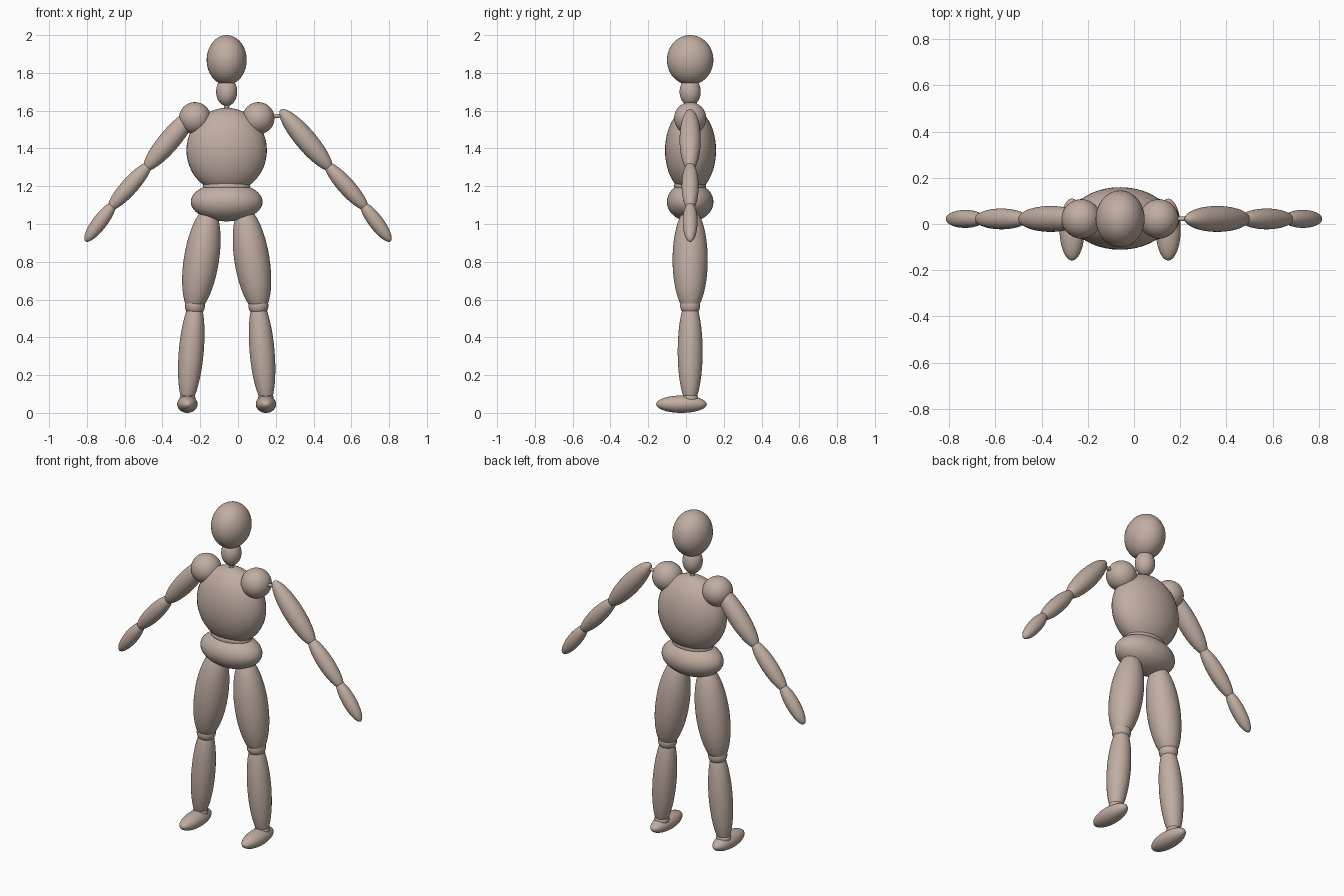
import bpy
from mathutils import Vector

cube = bpy.data.objects.get("Cube")
if cube:
    bpy.data.objects.remove(cube, do_unlink=True)

skin = bpy.data.materials.new("warm_clay")
skin.use_nodes = True
colour = (0.53, 0.42, 0.36, 1)
skin.diffuse_color = colour
skin.node_tree.nodes["Principled BSDF"].inputs["Base Color"].default_value = colour

MID_X = -0.06   # centre line of the trunk and legs
MID_Y = 0.022   # depth of the limb axes


def ellipsoid(name, centre, radii, axis=None):
    """Smooth ellipsoid whose local z follows axis."""
    bpy.ops.mesh.primitive_uv_sphere_add(segments=40, ring_count=24, location=centre)
    ob = bpy.context.object
    ob.name = name
    ob.scale = radii
    if axis:
        ob.rotation_euler = Vector(axis).to_track_quat('Z', 'Y').to_euler()
    ob.data.materials.append(skin)
    bpy.ops.object.shade_smooth()
    return ob


def segment(name, x0, z0, x1, z1, radius):
    """Ellipsoid stretched between two points of the frontal plane."""
    a, b = Vector((x0, MID_Y, z0)), Vector((x1, MID_Y, z1))
    return ellipsoid(name, (a + b) / 2, (radius, radius, (b - a).length / 2), b - a)


def ball(name, x, z, r):
    return ellipsoid(name, (x, MID_Y, z), (r, r, r))


# Trunk and head
ellipsoid("head", (MID_X, MID_Y, 1.868), (0.106, 0.123, 0.132))
ellipsoid("neck", (MID_X, MID_Y, 1.70), (0.056, 0.056, 0.075))
ellipsoid("neck_link", (MID_X, MID_Y, 1.625), (0.014, 0.014, 0.035))
ellipsoid("chest", (MID_X, 0.024, 1.39), (0.213, 0.135, 0.225))
ellipsoid("waist", (MID_X, MID_Y, 1.20), (0.125, 0.085, 0.05))
ellipsoid("pelvis", (MID_X, MID_Y, 1.117), (0.19, 0.123, 0.103))

for side, s in (("left", 1), ("right", -1)):
    def mx(d):
        return MID_X + s * d

    ball(side + "_shoulder", mx(0.168), 1.56, 0.085)

    # Leg
    segment(side + "_thigh", mx(0.09), 1.09, mx(0.178), 0.53, 0.093)
    ball(side + "_knee", mx(0.168), 0.567, 0.053)
    segment(side + "_shin", mx(0.163), 0.61, mx(0.212), 0.04, 0.066)
    ball(side + "_ankle", mx(0.207), 0.075, 0.042)
    ellipsoid(side + "_foot", (mx(0.208), -0.024, 0.046), (0.054, 0.134, 0.046))

    # Arm
    segment(side + "_upper_arm", s * 0.225, 1.605, s * 0.495, 1.285, 0.056)
    ball(side + "_elbow", s * 0.478, 1.305, 0.025)
    segment(side + "_forearm", s * 0.462, 1.325, s * 0.685, 1.075, 0.045)
    ball(side + "_wrist", s * 0.667, 1.095, 0.022)
    segment(side + "_hand", s * 0.652, 1.115, s * 0.808, 0.908, 0.039)

# Thin link from the left shoulder to the detached left arm
segment("left_shoulder_link", 0.15, 1.567, 0.27, 1.577, 0.01)
